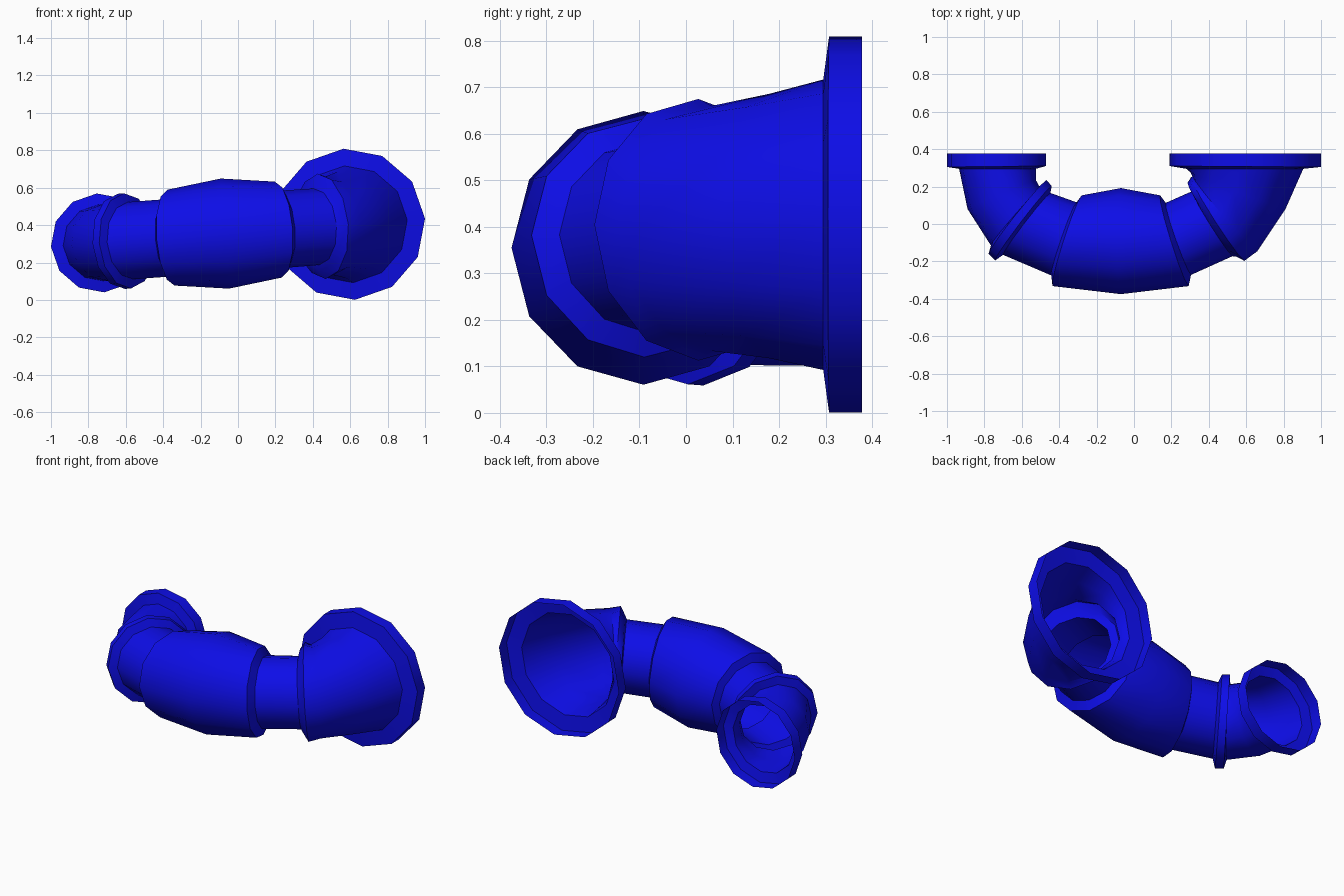
import bpy, bmesh, math
from mathutils import Vector

if "Cube" in bpy.data.objects:
    bpy.data.objects.remove(bpy.data.objects["Cube"], do_unlink=True)

SIDES = 12
SLOPE = 0.075          # sideways tilt of the whole pipe run
MID_Z = 0.36

blue = bpy.data.materials.new("pipe blue")
blue.use_nodes = True
COLOUR = (0.004, 0.004, 0.8, 1)
blue.diffuse_color = COLOUR
blue.node_tree.nodes["Principled BSDF"].inputs["Base Color"].default_value = COLOUR


def tilted(x, y):
    return Vector((x, y, MID_Z + SLOPE * x))


def ring(bm, inner, outer, height):
    """Twelve-sided section spanning inner to outer bend points."""
    a, b = tilted(*inner), tilted(*outer)
    centre, across = (a + b) / 2, (b - a) / 2
    up = Vector((-SLOPE, 0, 1)).normalized() * height
    return [bm.verts.new(centre + across * math.cos(t) + up * math.sin(t))
            for t in (2 * math.pi * k / SIDES for k in range(SIDES))]


def tube(name, sections):
    """Open tube lofted through a list of (inner, outer, height) sections."""
    bm = bmesh.new()
    rings = [ring(bm, *s) for s in sections]
    for r0, r1 in zip(rings, rings[1:]):
        for k in range(SIDES):
            n = (k + 1) % SIDES
            bm.faces.new((r0[k], r1[k], r1[n], r0[n]))
    mesh = bpy.data.meshes.new(name)
    bm.to_mesh(mesh)
    bm.free()
    obj = bpy.data.objects.new(name, mesh)
    bpy.context.collection.objects.link(obj)
    mesh.materials.append(blue)
    bpy.ops.object.select_all(action="DESELECT")
    obj.select_set(True)
    bpy.context.view_layer.objects.active = obj
    bpy.ops.object.shade_smooth_by_angle(angle=math.radians(35))
    return obj


# Sections shared by neighbouring parts
small_neck = ((-0.525, 0.295), (-0.935, 0.295), 0.205)
collar_in = ((-0.50, 0.19), (-0.765, -0.115), 0.205)
collar_out = ((-0.447, 0.166), (-0.70, -0.165), 0.207)
bulge_in = ((-0.307, 0.116), (-0.442, -0.275), 0.207)
bulge_out = ((0.17, 0.113), (0.305, -0.272), 0.207)
elbow_in = ((0.31, 0.175), (0.527, -0.172), 0.205)
large_neck = ((0.28, 0.295), (0.905, 0.295), 0.313)

# Small open end
tube("small_flange", [
    ((-0.47, 0.378), (-1.0, 0.378), 0.265),
    ((-0.47, 0.31), (-1.0, 0.305), 0.265),
    small_neck])
tube("small_elbow", [
    small_neck,
    ((-0.525, 0.235), (-0.89, 0.08), 0.205),
    collar_in])
tube("small_collar", [
    collar_in,
    ((-0.468, 0.235), (-0.778, -0.16), 0.255),
    ((-0.44, 0.203), (-0.742, -0.195), 0.255),
    collar_out])

# Middle run
tube("small_connector", [collar_out, bulge_in])
tube("middle_sleeve", [
    bulge_in,
    ((-0.28, 0.153), (-0.436, -0.332), 0.257),
    ((-0.07, 0.192), (-0.07, -0.375), 0.295),
    ((0.14, 0.153), (0.292, -0.332), 0.257),
    bulge_out])
tube("large_connector", [bulge_out, elbow_in])

# Large open end
tube("large_elbow", [
    elbow_in,
    ((0.286, 0.22), (0.548, -0.175), 0.24),
    ((0.305, 0.25), (0.59, -0.197), 0.282),
    ((0.315, 0.255), (0.66, -0.145), 0.264),
    ((0.30, 0.278), (0.81, 0.08), 0.285),
    large_neck])
tube("large_flange", [
    large_neck,
    ((0.19, 0.31), (1.0, 0.305), 0.405),
    ((0.19, 0.378), (1.0, 0.378), 0.405)])
